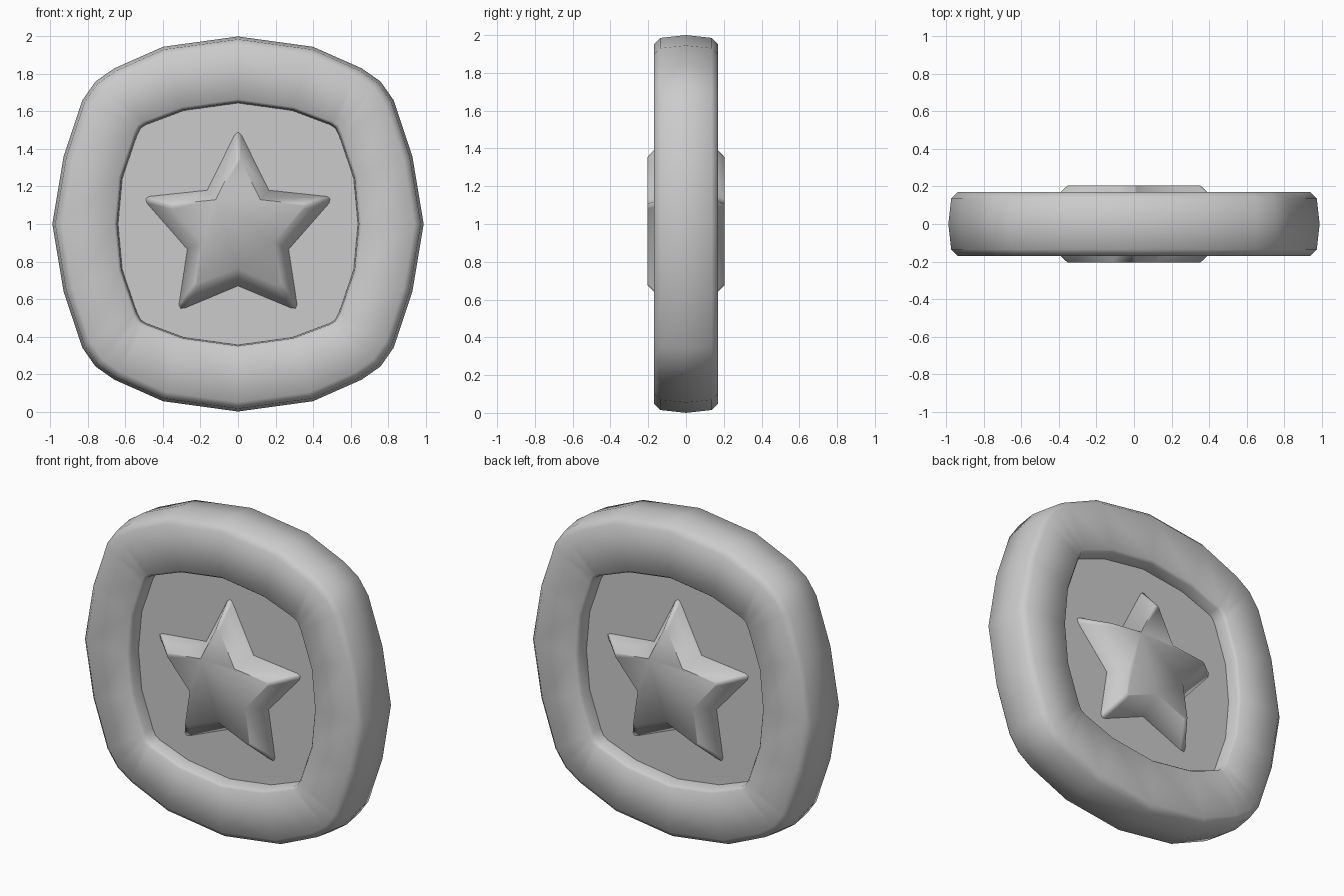
import bpy, bmesh, math

cube = bpy.data.objects.get("Cube")
if cube:
    bpy.data.objects.remove(cube)

grey = bpy.data.materials.new("plain grey")
grey.use_nodes = True
grey.diffuse_color = (0.6, 0.6, 0.6, 1)
grey.node_tree.nodes["Principled BSDF"].inputs["Base Color"].default_value = (0.6, 0.6, 0.6, 1)


def mirror_x(half):
    """Close a right-hand half outline that starts and ends on the centre line."""
    return half + [(-x, z) for x, z in half[-2:0:-1]]


def mirror_quarter(quarter):
    """Top-to-right quarter outline to a full loop."""
    return mirror_x(quarter + [(x, -z) for x, z in quarter[-2::-1]])


def loft(name, rings, closed, smooth=60):
    """Join rings of (outline, scale, y); either cap the ends or close the loop."""
    bm = bmesh.new()
    loops = [[bm.verts.new((x * s, y, 1 + z * s)) for x, z in outline]
             for outline, s, y in rings]
    pairs = list(zip(loops, loops[1:]))
    if closed:
        pairs.append((loops[-1], loops[0]))
    else:
        bm.faces.new(loops[0])
        bm.faces.new(loops[-1])
    n = len(loops[0])
    for a, b in pairs:
        for i in range(n):
            j = (i + 1) % n
            bm.faces.new((a[i], a[j], b[j], b[i]))
    bmesh.ops.recalc_face_normals(bm, faces=bm.faces)
    mesh = bpy.data.meshes.new(name)
    bm.to_mesh(mesh)
    bm.free()
    mesh.materials.append(grey)
    obj = bpy.data.objects.new(name, mesh)
    bpy.context.collection.objects.link(obj)
    bpy.ops.object.select_all(action='DESELECT')
    obj.select_set(True)
    bpy.context.view_layer.objects.active = obj
    bpy.ops.object.shade_smooth_by_angle(angle=math.radians(smooth))
    return obj


# Rounded-square outlines
outer = mirror_quarter([(0, 1), (.4, .945), (.66, .83), (.76, .76),
                        (.83, .66), (.93, .36), (.99, 0)])
inner = mirror_quarter([(0, .645), (.29, .605), (.49, .53), (.52, .51),
                        (.54, .47), (.617, .245), (.64, 0)])

# Rim: bevelled ring, symmetric front to back
side = [(inner, 1, .07), (inner, 1.008, .15), (inner, 1.03, .17),
        (outer, .95, .17), (outer, .985, .135)]
rim = side + [(outer, 1, 0)] + [(o, s, -y) for o, s, y in reversed(side)]
loft("coin_rim", rim, True)

# Recessed centre panel
loft("centre_panel", [(inner, 1, -.08), (inner, 1, .08)], False, 30)

# Raised star on both faces, with blunt tips
star = mirror_x([(0, .49), (.018, .475), (.165, .18), (.475, .147), (.492, .135),
                 (.485, .11), (.27, -.135), (.315, -.43), (.305, -.45),
                 (.28, -.447), (0, -.33)])
loft("star", [(star, .72, -.205), (star, 1, -.08), (star, 1, .08), (star, .72, .205)], False)
